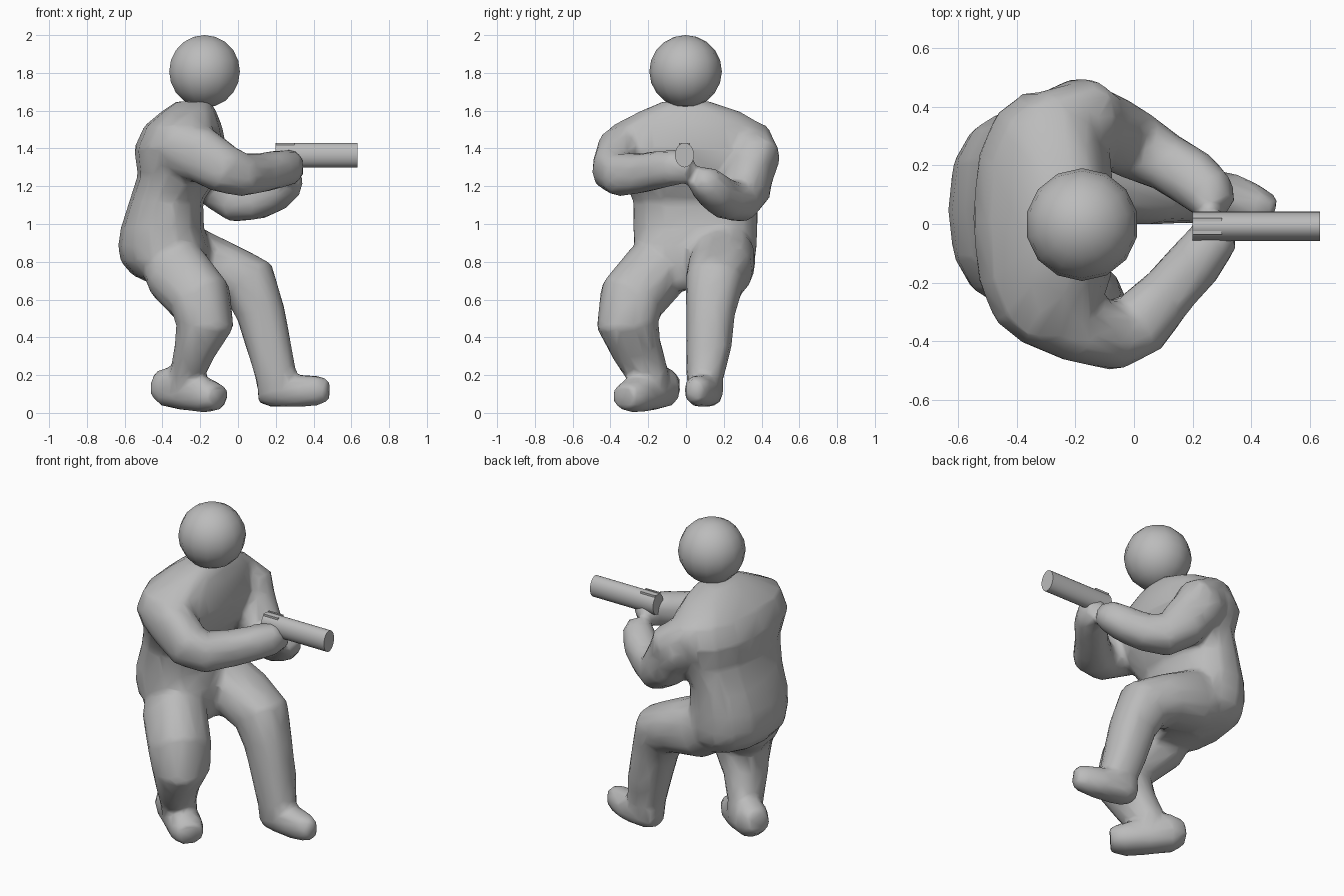
import bpy, bmesh, math
from mathutils import Vector, Matrix

if "Cube" in bpy.data.objects:
    bpy.data.objects.remove(bpy.data.objects["Cube"])

grey = bpy.data.materials.new("plain grey")
grey.use_nodes = True
grey.diffuse_color = (0.5, 0.5, 0.5, 1)
grey.node_tree.nodes["Principled BSDF"].inputs["Base Color"].default_value = (0.5, 0.5, 0.5, 1)

X, Y, Z = Vector((1, 0, 0)), Vector((0, 1, 0)), Vector((0, 0, 1))


def finish(bm, name, angle):
    """Turn a bmesh into a shaded grey object."""
    bmesh.ops.recalc_face_normals(bm, faces=bm.faces[:])
    mesh = bpy.data.meshes.new(name)
    bm.to_mesh(mesh)
    bm.free()
    mesh.materials.append(grey)
    obj = bpy.data.objects.new(name, mesh)
    bpy.context.collection.objects.link(obj)
    bpy.ops.object.select_all(action="DESELECT")
    obj.select_set(True)
    bpy.context.view_layer.objects.active = obj
    bpy.ops.object.shade_smooth_by_angle(angle=math.radians(angle))
    return obj


def squash(v):
    """Make an ellipse slightly squarer."""
    return math.copysign(abs(v) ** 0.85, v)


def loft(bm, stations, ref, axis=None, sides=14):
    """Skin rings (x, y, z, radius along ref, radius across) along a path."""
    pts = [Vector(s[:3]) for s in stations]
    rings = []
    for i, s in enumerate(stations):
        t = axis or (pts[min(i + 1, len(pts) - 1)] - pts[max(i - 1, 0)]).normalized()
        a = (ref - t * ref.dot(t)).normalized()
        b = t.cross(a)
        ring = []
        for k in range(sides):
            th = 2 * math.pi * k / sides
            ring.append(bm.verts.new(pts[i] + a * s[3] * squash(math.cos(th))
                                     + b * s[4] * squash(math.sin(th))))
        rings.append(ring)
    for lo, hi in zip(rings, rings[1:]):
        for k in range(sides):
            n = (k + 1) % sides
            bm.faces.new((lo[k], lo[n], hi[n], hi[k]))
    bm.faces.new(rings[0][::-1])
    bm.faces.new(rings[-1])


body = bmesh.new()

# Torso: hunched back, broad shoulders, heavy hips
loft(body, [
    (-.29, .03, .65, .10, .15), (-.36, .04, .73, .20, .27),
    (-.385, .05, .80, .235, .32), (-.39, .05, .88, .245, .33),
    (-.40, .05, .98, .22, .335), (-.38, .05, 1.12, .195, .335),
    (-.31, .03, 1.26, .22, .38), (-.305, .02, 1.40, .245, .44),
    (-.29, .01, 1.52, .205, .41), (-.26, .02, 1.595, .145, .27),
    (-.235, 0, 1.65, .09, .12)], X, Z)

# Left leg: thigh forward, shin angled down
loft(body, [
    (-.38, .20, .85, .14, .14), (-.25, .20, .81, .17, .18),
    (-.08, .18, .76, .175, .15), (.06, .15, .69, .155, .155),
    (.12, .13, .53, .13, .13), (.165, .12, .35, .12, .12),
    (.20, .10, .20, .10, .11), (.20, .10, .09, .09, .09)], Y)

# Right leg: bent knee, shin tucked back
loft(body, [
    (-.40, -.08, .86, .14, .13), (-.32, -.17, .74, .17, .18),
    (-.20, -.29, .60, .175, .17), (-.175, -.31, .47, .165, .155),
    (-.23, -.26, .33, .135, .11), (-.27, -.20, .20, .11, .09),
    (-.28, -.18, .09, .10, .09)], Y)

# Feet
loft(body, [
    (.11, .12, .12, .07, .07), (.18, .11, .12, .09, .09),
    (.33, .085, .115, .085, .09), (.42, .06, .12, .08, .07),
    (.48, .045, .12, .06, .045)], Z)
loft(body, [
    (-.44, -.09, .15, .07, .07), (-.37, -.12, .14, .11, .10),
    (-.26, -.20, .11, .10, .10), (-.16, -.28, .09, .09, .10),
    (-.10, -.33, .085, .065, .08)], Z)

# Right arm: elbow out and low, hand beside the barrel
loft(body, [
    (-.32, -.28, 1.41, .13, .14), (-.20, -.35, 1.37, .15, .12),
    (-.07, -.38, 1.29, .13, .12), (.02, -.34, 1.26, .115, .115),
    (.12, -.23, 1.27, .105, .095), (.21, -.13, 1.29, .10, .095),
    (.27, -.05, 1.30, .095, .085), (.29, .03, 1.28, .06, .06)], Z)

# Left arm: lower elbow, hand supporting from below
loft(body, [
    (-.28, .31, 1.43, .14, .15), (-.18, .37, 1.35, .15, .13),
    (-.09, .32, 1.20, .14, .125), (.00, .27, 1.12, .115, .12),
    (.11, .21, 1.13, .105, .10), (.20, .155, 1.17, .10, .10),
    (.26, .10, 1.22, .09, .09), (.29, .05, 1.25, .06, .06)], Z)

# Fuse the limbs into one coarse, faceted body
figure = finish(body, "body", 30)
fuse = figure.modifiers.new("fuse", "REMESH")
fuse.mode = "VOXEL"
fuse.voxel_size = 0.02
fuse.use_smooth_shade = True
relax = figure.modifiers.new("relax", "SMOOTH")
relax.iterations = 4
facet = figure.modifiers.new("facet", "DECIMATE")
facet.ratio = 0.08

# Head
bm = bmesh.new()
bmesh.ops.create_uvsphere(bm, u_segments=14, v_segments=10, radius=0.192,
                          matrix=Matrix.Translation((-.177, -.002, 1.808)))
finish(bm, "head", 40)

# Gun barrel
bm = bmesh.new()
bmesh.ops.create_cone(
    bm, cap_ends=True, segments=24, radius1=0.05, radius2=0.05, depth=0.435,
    matrix=Matrix.Translation((.416, -.008, 1.365)) @ Matrix.Diagonal((1, 1, 1.3, 1))
    @ Matrix.Rotation(math.pi / 2, 4, "Y"))
finish(bm, "gun_barrel", 30)

# Twin rear sight rails
for name, y in (("left_sight_rail", .014), ("right_sight_rail", -.03)):
    bm = bmesh.new()
    bmesh.ops.create_cube(bm, size=1, matrix=Matrix.Translation((.25, y, 1.418))
                          @ Matrix.Diagonal((.10, .012, .024, 1)))
    finish(bm, name, 30)
